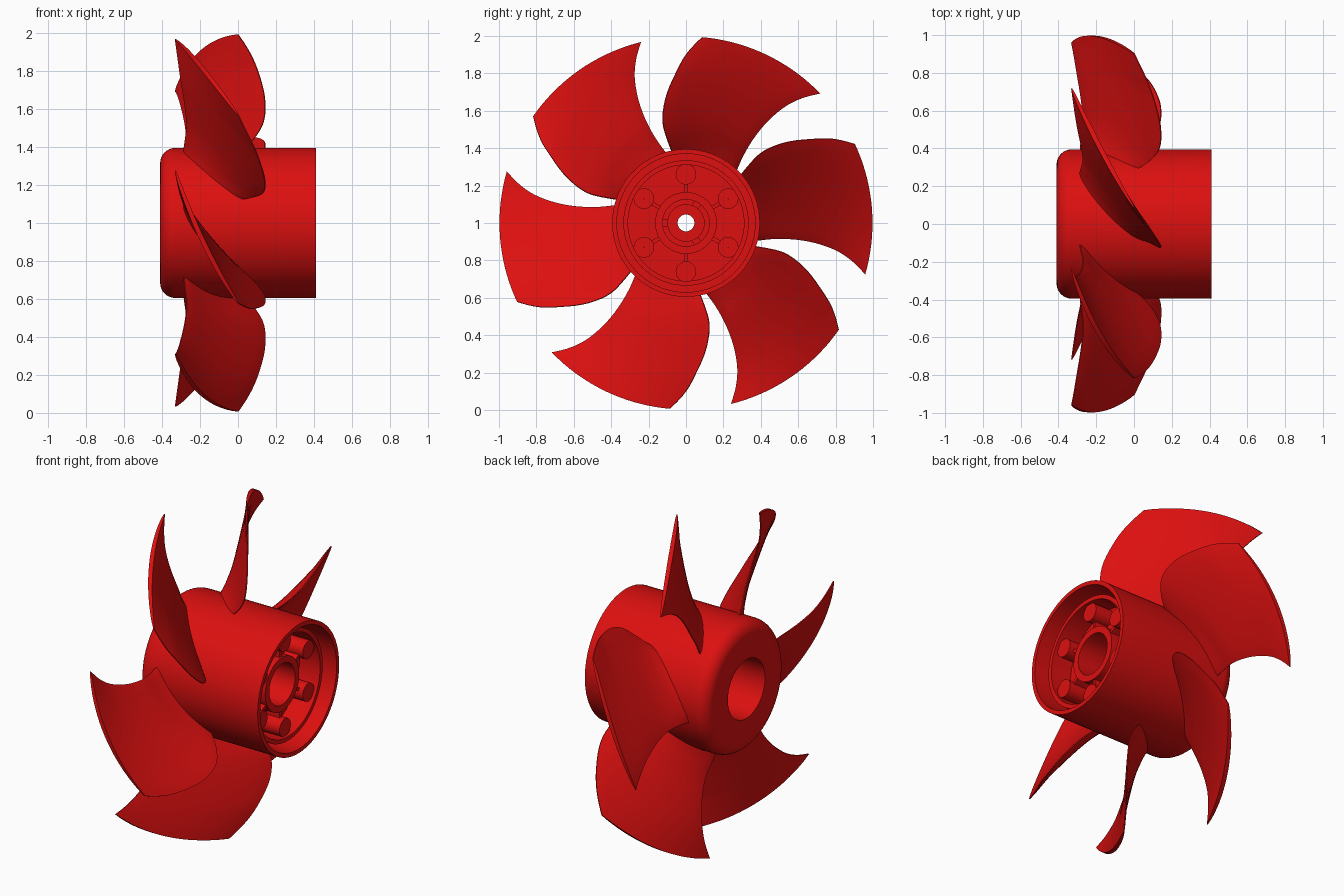
import bpy, bmesh
from math import sin, cos, pi, radians, hypot

if "Cube" in bpy.data.objects:
    bpy.data.objects.remove(bpy.data.objects["Cube"])

red = bpy.data.materials.new("red_plastic")
red.diffuse_color = (0.72, 0.005, 0.005, 1)
red.use_nodes = True
red.node_tree.nodes["Principled BSDF"].inputs["Base Color"].default_value = red.diffuse_color


def finish(name, verts, faces):
    me = bpy.data.meshes.new(name)
    me.from_pydata(verts, [], faces)
    bm = bmesh.new()
    bm.from_mesh(me)
    bmesh.ops.recalc_face_normals(bm, faces=bm.faces)
    bm.to_mesh(me)
    bm.free()
    me.materials.append(red)
    ob = bpy.data.objects.new(name, me)
    bpy.context.collection.objects.link(ob)
    bpy.ops.object.select_all(action='DESELECT')
    ob.select_set(True)
    bpy.context.view_layer.objects.active = ob
    bpy.ops.object.shade_smooth_by_angle(angle=radians(35))
    return ob


def lathe(name, profile, seg, cy=0.0, cz=1.0):
    """Spin a closed (x, radius) profile round an axis along x."""
    n = len(profile)
    verts = [(x, cy + r * cos(2 * pi * i / seg), cz + r * sin(2 * pi * i / seg))
             for i in range(seg) for x, r in profile]
    faces = [(i * n + j, i * n + (j + 1) % n,
              (i + 1) % seg * n + (j + 1) % n, (i + 1) % seg * n + j)
             for i in range(seg) for j in range(n)]
    return finish(name, verts, faces)


def radial_bar(name, ang, r0, r1, width, x0, x1):
    c, s = cos(ang), sin(ang)
    verts = [(x, r * c - w * s, 1 + r * s + w * c)
             for x in (x0, x1) for r, w in
             ((r0, -width / 2), (r1, -width / 2), (r1, width / 2), (r0, width / 2))]
    faces = [(0, 1, 2, 3), (4, 5, 6, 7)] + [(i, (i + 1) % 4, (i + 1) % 4 + 4, i + 4) for i in range(4)]
    return finish(name, verts, faces)


# Hub: rounded nose at -x, stepped recess and bore at +x
nose = [(-0.33 - 0.08 * sin(a * pi / 16), 0.315 + 0.08 * cos(a * pi / 16)) for a in range(9)]
lathe("hub", [(0.41, 0.395)] + nose + [
    (-0.41, 0.18), (-0.1, 0.18), (-0.1, 0.045), (0.15, 0.045), (0.15, 0.1),
    (0.0, 0.1), (0.0, 0.125), (0.3, 0.125), (0.3, 0.165), (0.2, 0.165),
    (0.2, 0.31), (0.34, 0.31), (0.34, 0.335), (0.2, 0.335), (0.2, 0.37), (0.41, 0.37)], 72)

# Bosses and ribs inside the recess
for i in range(6):
    a = radians(30 + 60 * i)
    lathe(f"boss_{i + 1}", [(0.19, 0.001), (0.19, 0.055), (0.32, 0.055), (0.32, 0.001)],
          24, 0.26 * cos(a), 1 + 0.26 * sin(a))
    radial_bar(f"rib_{i + 1}", a, 0.15, 0.325, 0.02, 0.19, 0.29)
for i in range(3):
    radial_bar(f"spoke_{i + 1}", radians(60 + 120 * i), 0.08, 0.14, 0.04, -0.01, 0.13)

# Blade stations: radius, low edge angle, low edge x, high edge angle, high edge x
stations = [(0.36, -15.5, -0.29, 40.5, -0.01),
            (0.45, -11, -0.28, 42.5, 0.08),
            (0.55, -8.8, -0.27, 43, 0.135),
            (0.67, -8.5, -0.28, 39.5, 0.14),
            (0.80, -10, -0.30, 34, 0.105),
            (0.90, -12.5, -0.315, 30, 0.06),
            (0.997, -16, -0.33, 25, 0.0)]


def spline(t):
    """Catmull-Rom through the stations, t in 0..1."""
    m = len(stations) - 1
    k = min(int(t * m), m - 1)
    f = t * m - k
    p = [stations[min(max(k + d, 0), m)] for d in (-1, 0, 1, 2)]
    return [0.5 * (2 * b + (c - a) * f + (2 * a - 5 * b + 4 * c - d) * f * f
                   + (3 * b - a - 3 * c + d) * f ** 3) for a, b, c, d in zip(*p)]


def blade(name, turn, rows=24, cols=18):
    verts = []
    for i in range(rows + 1):
        r, a0, x0, a1, x1 = spline(i / rows)
        a0, a1 = radians(a0), radians(a1)
        ds, dx = r * (a1 - a0), x1 - x0
        ln = hypot(ds, dx)
        thick = 0.036 - 0.016 * i / rows + 0.25 * max(0, 0.44 - r)
        for side in (1, -1):
            for j in range(cols + 1):
                u = j / cols if side == 1 else 1 - j / cols
                bow = 4 * u * (1 - u)
                h = side * (0.003 + thick / 2 * bow ** 0.6)
                a = a0 + (a1 - a0) * u - h * dx / ln / r + turn
                x = x0 + dx * u - 0.028 * bow + h * ds / ln
                verts.append((x, r * cos(a), 1 + r * sin(a)))
    n = 2 * (cols + 1)
    faces = [(i * n + j, i * n + (j + 1) % n, (i + 1) * n + (j + 1) % n, (i + 1) * n + j)
             for i in range(rows) for j in range(n)]
    # root and tip caps
    for b in (0, rows * n):
        faces += [(b + j, b + j + 1, b + n - 2 - j, b + n - 1 - j) for j in range(cols)]
    return finish(name, verts, faces)


for i in range(6):
    blade(f"blade_{i + 1}", radians(60 * i))
